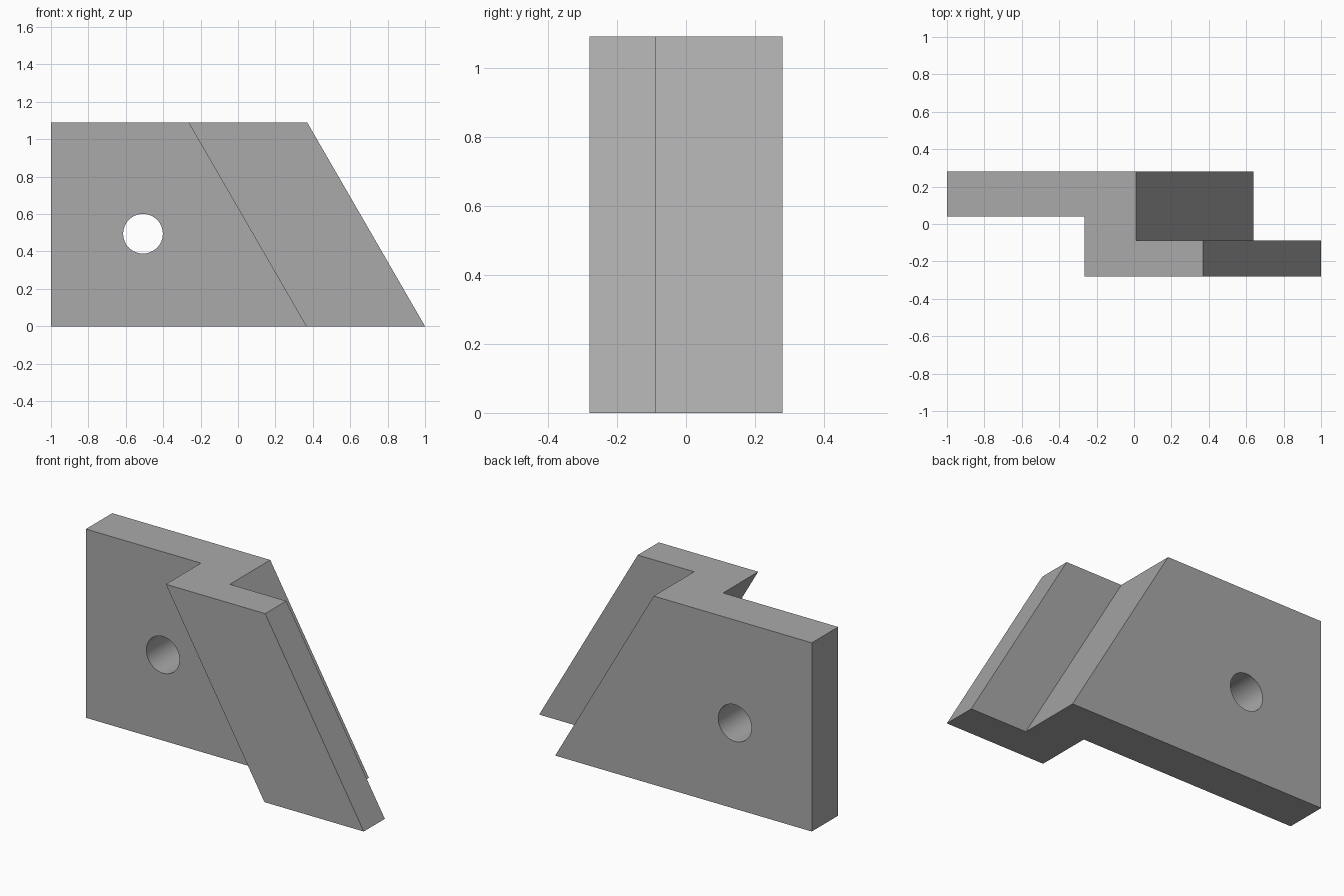
import bpy, bmesh, math

HEIGHT = 1.09
SLANT = 0.63  # how far the slanted edges move outward from top to bottom

cube = bpy.data.objects.get("Cube")
if cube:
    bpy.data.objects.remove(cube, do_unlink=True)

grey = bpy.data.materials.new("plain grey")
grey.use_nodes = True
colour = (0.4, 0.4, 0.4, 1)
grey.diffuse_color = colour
grey.node_tree.nodes["Principled BSDF"].inputs["Base Color"].default_value = colour

# Stepped cross-section at the top, as x, y, slanted
section = [(-1, 0.28, 0), (-1, 0.04, 0), (-0.265, 0.04, 1), (-0.265, -0.28, 1),
           (0.37, -0.28, 1), (0.37, -0.088, 1), (0.01, -0.088, 1), (0.01, 0.28, 1)]

# Bracket: the section lofted down to the base along the slant
bm = bmesh.new()
top = [bm.verts.new((x, y, HEIGHT)) for x, y, s in section]
base = [bm.verts.new((x + s * SLANT, y, 0)) for x, y, s in section]
bm.faces.new(top)
bm.faces.new(base[::-1])
for i in range(len(section)):
    j = (i + 1) % len(section)
    bm.faces.new((top[i], base[i], base[j], top[j]))
bmesh.ops.recalc_face_normals(bm, faces=bm.faces)
mesh = bpy.data.meshes.new("stepped_bracket")
bm.to_mesh(mesh)
bm.free()
mesh.materials.append(grey)
bracket = bpy.data.objects.new("stepped_bracket", mesh)
bpy.context.collection.objects.link(bracket)

# Round bolt hole through the back plate
bpy.ops.mesh.primitive_cylinder_add(vertices=64, radius=0.106, depth=0.6,
                                    location=(-0.508, 0.16, 0.495),
                                    rotation=(math.pi / 2, 0, 0))
cutter = bpy.context.object
cutter.name = "hole_cutter"
cutter.data.materials.append(grey)
hole = bracket.modifiers.new("bolt_hole", "BOOLEAN")
hole.operation = "DIFFERENCE"
hole.solver = "EXACT"
hole.object = cutter

# Apply the cut, then smooth only the hole wall
bpy.ops.object.select_all(action="DESELECT")
bracket.select_set(True)
bpy.context.view_layer.objects.active = bracket
bpy.ops.object.modifier_apply(modifier=hole.name)
bpy.data.objects.remove(cutter, do_unlink=True)
bpy.ops.object.shade_smooth_by_angle(angle=math.radians(20))
